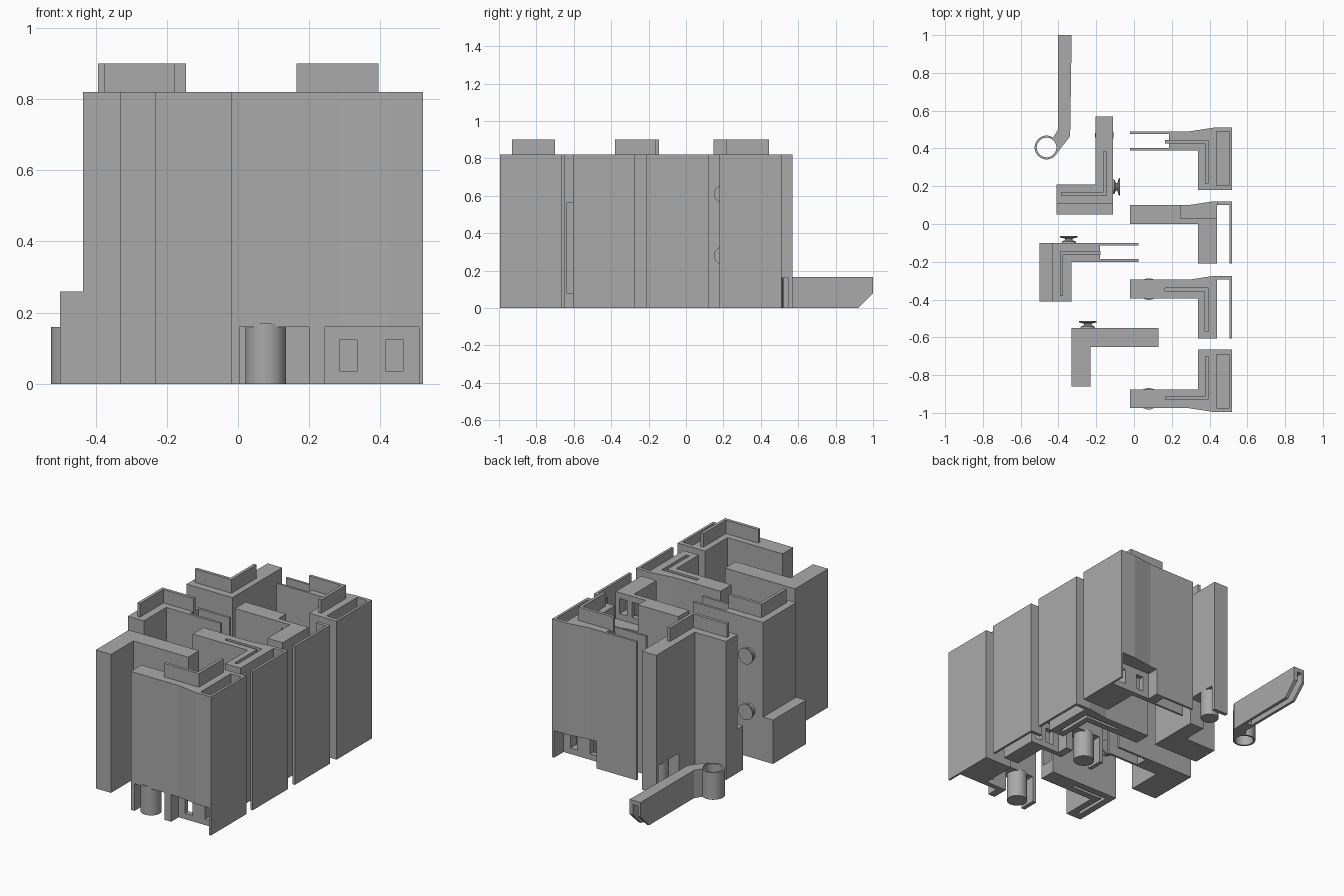
import bpy, bmesh, math
from mathutils import Matrix, Vector

if "Cube" in bpy.data.objects:
    bpy.data.objects.remove(bpy.data.objects["Cube"])

grey = bpy.data.materials.new("plain grey")
grey.diffuse_color = (0.4, 0.4, 0.4, 1)
grey.use_nodes = True
grey.node_tree.nodes["Principled BSDF"].inputs["Base Color"].default_value = grey.diffuse_color
H = 0.82   # body height
LOW = 0.16  # height of the lower openings


def finish(bm, name):
    bmesh.ops.recalc_face_normals(bm, faces=bm.faces)
    me = bpy.data.meshes.new(name)
    bm.to_mesh(me)
    bm.free()
    me.materials.append(grey)
    ob = bpy.data.objects.new(name, me)
    bpy.context.collection.objects.link(ob)
    return ob


def prism(name, pts, z0, z1):
    bm = bmesh.new()
    f = bm.faces.new([bm.verts.new((x, y, z0)) for x, y in pts])
    r = bmesh.ops.extrude_face_region(bm, geom=[f])
    verts = [v for v in r["geom"] if isinstance(v, bmesh.types.BMVert)]
    bmesh.ops.translate(bm, verts=verts, vec=(0, 0, z1 - z0))
    return finish(bm, name)


def box(name, x0, x1, y0, y1, z0, z1):
    return prism(name, [(x0, y0), (x1, y0), (x1, y1), (x0, y1)], z0, z1)


def smooth(ob):
    bpy.context.view_layer.objects.active = ob
    bpy.ops.object.select_all(action='DESELECT')
    ob.select_set(True)
    bpy.ops.object.shade_smooth_by_angle(angle=math.radians(35))


def peg(name, x, y, r=0.057, z0=0.0, z1=LOW + 0.01):
    bm = bmesh.new()
    bmesh.ops.create_cone(bm, cap_ends=True, segments=40, radius1=r, radius2=r, depth=z1 - z0,
                          matrix=Matrix.Translation((x, y, (z0 + z1) / 2)))
    ob = finish(bm, name)
    smooth(ob)
    return ob


def cut(ob, *cutters):
    for c in cutters:
        m = ob.modifiers.new("cut", 'BOOLEAN')
        m.operation, m.solver, m.object = 'DIFFERENCE', 'EXACT', c
        bpy.context.view_layer.objects.active = ob
        bpy.ops.object.modifier_apply(modifier=m.name)
        bpy.data.objects.remove(c)


def knob(name, base, axis):
    # flared button turned around its axis
    prof = [(0.038, 0), (0.036, 0.008), (0.02, 0.014), (0.02, 0.022), (0.047, 0.03), (0.047, 0.037)]
    rot = Vector((0, 0, 1)).rotation_difference(Vector(axis)).to_matrix().to_4x4()
    bm = bmesh.new()
    rings = []
    for r, h in prof:
        rings.append([bm.verts.new((r * math.cos(a), r * math.sin(a), h))
                      for a in (i * math.tau / 32 for i in range(32))])
    for a, b in zip(rings, rings[1:]):
        for i in range(32):
            bm.faces.new((a[i], a[(i + 1) % 32], b[(i + 1) % 32], b[i]))
    bm.faces.new(rings[0])
    bm.faces.new(rings[-1])
    bm.transform(Matrix.Translation(base) @ rot)
    smooth(finish(bm, name))


def ell(name, cx, cy, dx, dy, t, z0, z1):
    # thin L with its corner at (cx, cy) and legs reaching dx and dy
    sx, sy = math.copysign(t, dx), math.copysign(t, dy)
    return prism(name, [(cx, cy), (cx + dx, cy), (cx + dx, cy + sy), (cx + sx, cy + sy),
                        (cx + sx, cy + dy), (cx, cy + dy)], z0, z1)


def wall(name, y, s, deep_slot, tab, groove, window, open_end, recess):
    # right-hand wall module; v runs from its inner face outwards
    V = lambda v: y + s * v
    B = lambda x0, x1, v0, v1, z0, z1: box("cutter", x0, x1, V(v0), V(v1), z0, z1)
    outline = [(-.02, 0), (.34, 0), (.34, -.21), (.52, -.21), (.52, .12), (.42, .12), (.29, .10), (-.02, .10)]
    body = prism(name + "_body", [(x, V(v)) for x, v in outline], 0, H)
    if deep_slot:
        cut(body, B(.44, .505, -.3, .10, -.1, 1))
    else:
        cut(body, B(.437, .505, -.185, .10, .18, 1))
    if recess:   # set-back panel with two slots
        z0, z1 = (-.1, LOW) if recess == "low" else (H - LOW, 1)
        cut(body, B(.245, .44 if deep_slot else .508, .03, .2, z0, z1))
        zc = .08 if recess == "low" else H - .08
        xs = (.31, .39) if deep_slot else (.31, .44)
        for xc in xs:
            cut(body, B(xc - .024, xc + .024, -.03, .05, zc - .045, zc + .045))
    if window:   # opening with a hinge peg and an end plate
        cut(body, B(.004, .20, -.1, .2, -.1, LOW))
        peg(name + "_hinge_peg", .078, V(.05))
    if open_end:
        cut(body, B(-.1, .185, .012, .086, -.1, 1))
    if groove:
        z0, z1 = (H - .08, 1) if groove == "top" else (-.1, .08)
        cut(body, ell("cutter", .395, V(.057), -.23, -s * .23, .02, z0, z1))
    if tab:
        ell(name + "_tab", .395, V(.055), -.23, -s * .23, .018, H - .01, .90)


wall("back_wall", .39, 1, False, True, None, False, True, "low")
wall("upper_wall", 0, 1, True, False, "bottom", False, False, "high")
wall("middle_wall", -.395, 1, True, False, "top", True, False, "low")
wall("front_wall", -.875, -1, False, True, None, True, False, "low")

# corner module with long rear arm
rear = prism("rear_corner_body", [(-.41, .105), (-.11, .105), (-.11, .57), (-.205, .57), (-.205, .21), (-.41, .21)], 0, H)
cut(rear, box("cutter", -.3, 0, .36, .548, -.1, LOW))
peg("rear_corner_hinge_peg", -.157, .47, .05)
box("rear_corner_foot", -.41, -.11, .05, .105, 0, .26)
ell("rear_corner_tab", -.146, .148, -.24, .235, .018, H - .01, .90)

# corner module with forked arm
fork = prism("fork_corner_body", [(-.435, -.41), (-.33, -.41), (-.33, -.2), (.025, -.2), (.025, -.1), (-.435, -.1)], 0, H)
cut(fork, box("cutter", -.18, .1, -.186, -.114, -.1, 1))
box("fork_corner_foot", -.5, -.435, -.41, -.1, 0, .26)
ell("fork_corner_tab", -.393, -.145, .215, -.235, .018, H - .01, .90)

# plain corner module with a groove below and a pocket in the arm end
plain = prism("plain_corner_body", [(-.33, -.86), (-.23, -.86), (-.23, -.65), (.13, -.65), (.13, -.55), (-.33, -.55)], 0, H)
cut(plain, ell("cutter", -.29, -.59, .23, -.23, .02, -.1, .08),
    box("cutter", -.03, .3, -.635, -.565, .08, .56))

# buttons
for i, z in enumerate((.28, .61)):
    knob(f"rear_corner_button_{i}", (-.11, .197, z), (1, 0, 0))
    knob(f"fork_corner_button_{i}", (-.345, -.10, z), (0, 1, 0))
    knob(f"plain_corner_button_{i}", (-.245, -.55, z), (0, 1, 0))

# latch lever with ring end
lever = prism("lever_arm", [(-.402, 1), (-.33, 1), (-.338, .465), (-.41, .372), (-.43, .455), (-.402, .5)], 0, .165)
cut(lever, box("cutter", -.386, -.352, .56, 1.1, -.1, .14))
tip = box("cutter", -.6, -.2, -.08, .08, -.3, .0)
tip.matrix_world = Matrix.Translation((0, .96, .04)) @ Matrix.Rotation(math.radians(45), 4, 'X')
bpy.context.view_layer.update()
cut(lever, tip)
cut(lever, peg("cutter", -.463, .405, .055, -.1, .4))
ring = peg("lever_ring", -.463, .405, .063, 0, .16)
cut(ring, peg("cutter", -.463, .405, .052, -.1, .4))
smooth(ring)
